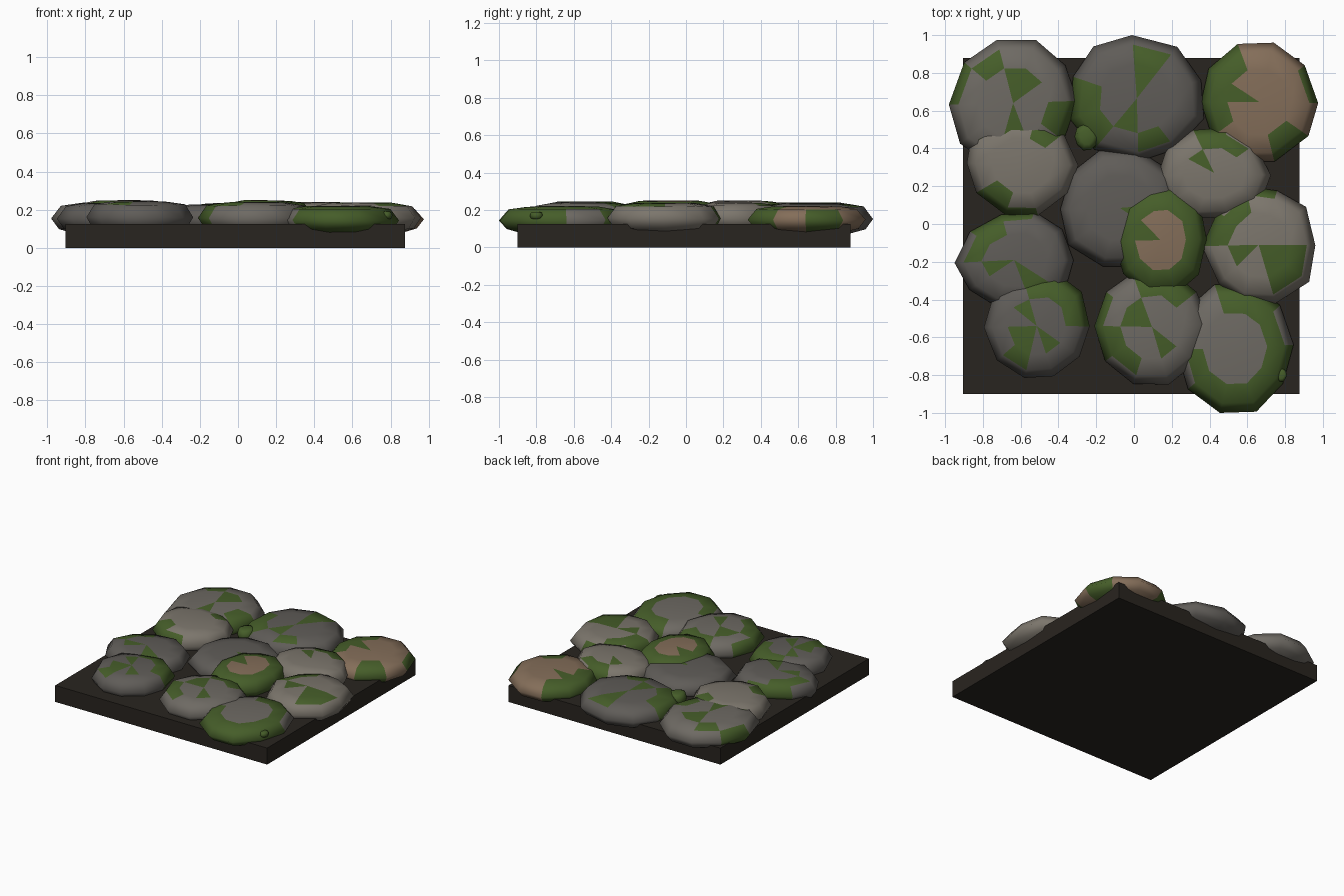
import bpy, bmesh, math, random

if "Cube" in bpy.data.objects:
    bpy.data.objects.remove(bpy.data.objects["Cube"])

random.seed(4)


def material(name, rgb):
    m = bpy.data.materials.new(name)
    m.diffuse_color = (*rgb, 1)
    m.use_nodes = True
    m.node_tree.nodes["Principled BSDF"].inputs["Base Color"].default_value = m.diffuse_color
    return m


SOIL = material("soil", (0.022, 0.018, 0.014))
MOSS = material("moss", (0.06, 0.11, 0.022))
ROCK = {
    "light": material("light_rock", (0.20, 0.18, 0.15)),
    "mid": material("mid_rock", (0.155, 0.143, 0.125)),
    "dark": material("dark_rock", (0.115, 0.107, 0.097)),
    "tan": material("tan_rock", (0.23, 0.155, 0.10)),
}

# Flattened pebble profile: (radius fraction, height fraction)
PROFILE = [(0.55, 0.97), (0.85, 0.78), (1.0, 0.0), (0.88, -0.65), (0.6, -0.97)]
N = 10


def stone(name, cx, cy, rx, ry, z0, z1, rock, moss=("", "", ""), phase=0.0):
    """moss: mossy sector digits for the crown, shoulder and rim bands."""
    mid, half = (z0 + z1) / 2, (z1 - z0) / 2
    wobble = [random.uniform(0.95, 1.05) for _ in range(N)]
    ang = [math.radians(phase + 36 * k) + random.uniform(-0.06, 0.06) for k in range(N)]
    px = [w * math.cos(a) for w, a in zip(wobble, ang)]
    py = [w * math.sin(a) for w, a in zip(wobble, ang)]

    def fit(p, c, r):
        lo, hi = min(p), max(p)
        return [c + r * (2 * (v - lo) / (hi - lo) - 1) for v in p]

    px, py = fit(px, cx, rx), fit(py, cy, ry)
    bm = bmesh.new()
    top = bm.verts.new((cx, cy, z1))
    bot = bm.verts.new((cx, cy, z0))
    rings = [[bm.verts.new((cx + (px[k] - cx) * r, cy + (py[k] - cy) * r,
                            mid + half * (h + random.uniform(-0.03, 0.03))))
              for k in range(N)] for r, h in PROFILE]
    for k in range(N):
        j = (k + 1) % N
        bands = [bm.faces.new((top, rings[0][k], rings[0][j]))]
        for a, b in zip(rings, rings[1:]):
            bands.append(bm.faces.new((a[k], b[k], b[j], a[j])))
        bands.append(bm.faces.new((rings[-1][k], bot, rings[-1][j])))
        for i, f in enumerate(bands):
            f.smooth = True
            f.material_index = int(str(k) in moss[min(i, 2)])
    me = bpy.data.meshes.new(name)
    bm.to_mesh(me)
    bm.free()
    me.materials.append(rock)
    me.materials.append(MOSS)
    ob = bpy.data.objects.new(name, me)
    bpy.context.collection.objects.link(ob)


# Square soil slab
bpy.ops.mesh.primitive_cube_add(size=1, location=(-0.015, -0.01, 0.0625))
slab = bpy.context.object
slab.name = "soil_slab"
slab.scale = (1.78, 1.78, 0.125)
slab.data.materials.append(SOIL)

# Paving stones: name, centre, radii, bottom, top, colour, moss bands, phase
STONES = [
    ("back_left_stone", -0.64, 0.64, 0.34, 0.335, 0.07, 0.24, "mid", ("127", "39", "49"), 0),
    ("back_middle_stone", 0.015, 0.665, 0.355, 0.335, 0.07, 0.235, "dark", ("16", "1457", "45"), 18),
    ("back_right_stone", 0.665, 0.645, 0.31, 0.315, 0.075, 0.22, "tan", ("4", "3458", "03458"), 0),
    ("left_upper_stone", -0.59, 0.31, 0.295, 0.265, 0.075, 0.25, "light", ("", "16", "1367"), 0),
    ("centre_stone", -0.075, 0.085, 0.315, 0.31, 0.07, 0.228, "dark", ("9", "89", "8"), 0),
    ("right_upper_stone", 0.425, 0.27, 0.30, 0.24, 0.075, 0.24, "light", ("3", "12", "2"), 0),
    ("centre_right_stone", 0.14, -0.085, 0.245, 0.29, 0.085, 0.25, "tan",
     ("4", "0123456789", "0123456789"), 0),
    ("right_stone", 0.66, -0.11, 0.30, 0.31, 0.072, 0.238, "light", ("589", "3489", "24"), 0),
    ("left_stone", -0.635, -0.19, 0.315, 0.255, 0.072, 0.235, "dark", ("58", "348", "23"), 0),
    ("front_left_stone", -0.515, -0.54, 0.28, 0.275, 0.075, 0.245, "dark", ("3568", "0126", "012"), 0),
    ("front_middle_stone", 0.095, -0.545, 0.305, 0.305, 0.072, 0.24, "mid", ("348", "1256", "1245"), 0),
    ("front_right_stone", 0.535, -0.66, 0.31, 0.34, 0.07, 0.22, "mid",
     ("", "01256789", "126789"), 0),
]
for name, cx, cy, rx, ry, z0, z1, col, moss, ph in STONES:
    stone(name, cx, cy, rx, ry, z0, z1, ROCK[col], moss, ph)

# Small mossy pebbles
stone("moss_pebble_back", -0.25, 0.46, 0.065, 0.07, 0.13, 0.22, MOSS)
stone("moss_pebble_front", 0.78, -0.80, 0.03, 0.035, 0.15, 0.19, MOSS)
